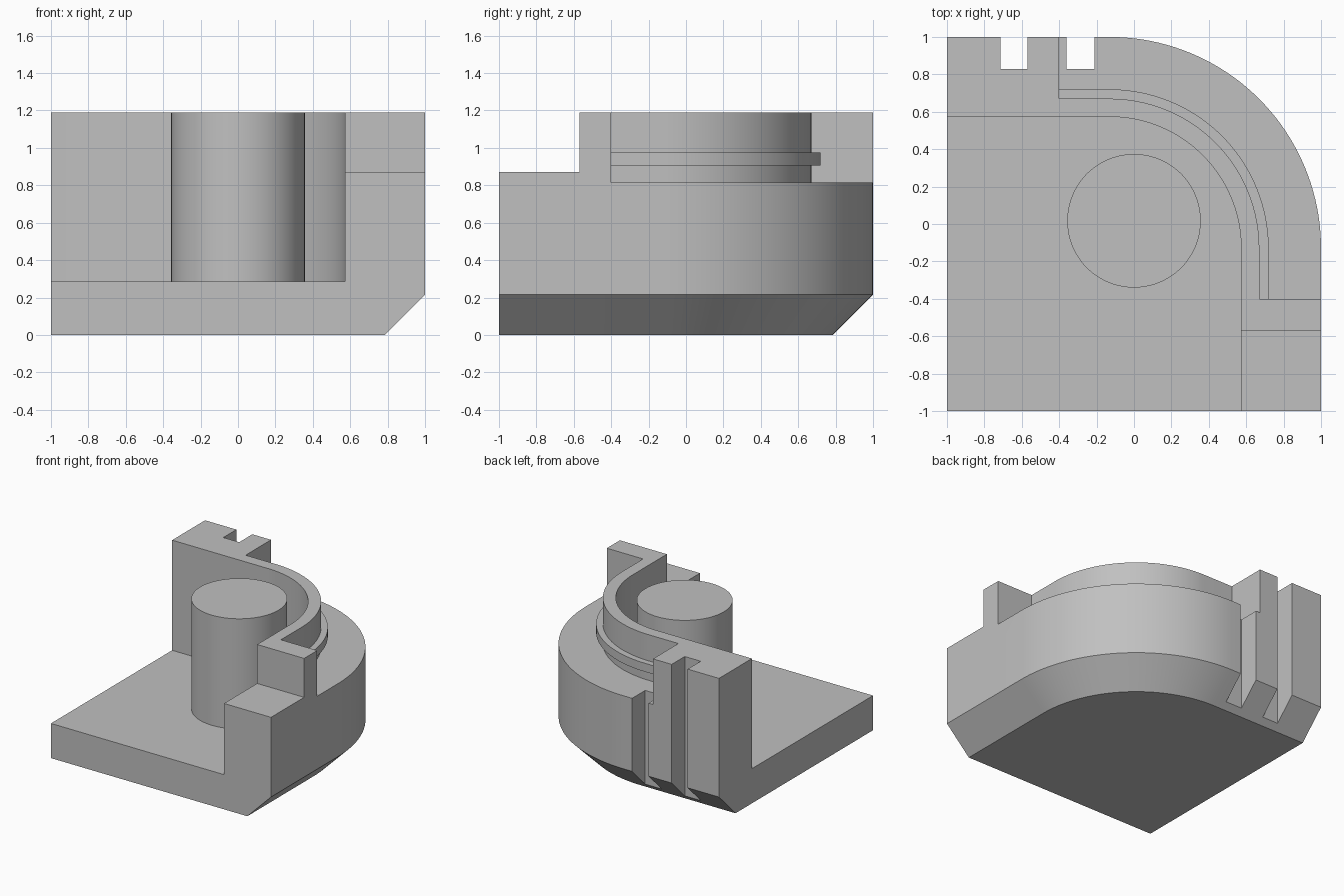
import bpy, bmesh, math

if "Cube" in bpy.data.objects:
    bpy.data.objects.remove(bpy.data.objects["Cube"])

C = -0.13          # centre of the concentric corner arcs (x and y)
SEG = 40           # segments per quarter arc

grey = bpy.data.materials.new("plain grey")
grey.diffuse_color = (0.53, 0.53, 0.53, 1)
grey.use_nodes = True
grey.node_tree.nodes["Principled BSDF"].inputs["Base Color"].default_value = grey.diffuse_color


def path(r, end):
    """Straight, quarter arc, straight: runs from (C+r, end) to (end, C+r)."""
    pts = [(C + r, end)]
    for i in range(SEG + 1):
        a = math.pi / 2 * i / SEG
        pts.append((C + r * math.cos(a), C + r * math.sin(a)))
    return pts + [(end, C + r)]


def loft(name, layers):
    """Closed solid from matching outlines, given as (points, z)."""
    bm = bmesh.new()
    rings = [[bm.verts.new((x, y, z)) for x, y in pts] for pts, z in layers]
    bm.faces.new(rings[0][::-1])
    bm.faces.new(rings[-1])
    n = len(rings[0])
    for lo, hi in zip(rings, rings[1:]):
        for i in range(n):
            j = (i + 1) % n
            bm.faces.new((lo[i], lo[j], hi[j], hi[i]))
    bmesh.ops.recalc_face_normals(bm, faces=bm.faces)
    me = bpy.data.meshes.new(name)
    bm.to_mesh(me)
    bm.free()
    me.materials.append(grey)
    ob = bpy.data.objects.new(name, me)
    bpy.context.collection.objects.link(ob)
    return ob


def prism(name, pts, z0, z1):
    return loft(name, [(pts, z0), (pts, z1)])


def box(name, x0, x1, y0, y1, z0, z1):
    return prism(name, [(x0, y0), (x1, y0), (x1, y1), (x0, y1)], z0, z1)


def strip(r0, r1, end):
    return path(r1, end) + path(r0, end)[::-1]


def combine(target, tool, operation):
    """Apply a boolean and remove the tool."""
    m = target.modifiers.new("bool", 'BOOLEAN')
    m.operation, m.object, m.solver = operation, tool, 'EXACT'
    bpy.context.view_layer.objects.active = target
    bpy.ops.object.modifier_apply(modifier=m.name)
    bpy.data.objects.remove(tool)


# Rounded block with the chamfered underside
corner = [(-1, -1)]
block = loft("housing_block", [(path(0.915, -1) + corner, 0),
                               (path(1.13, -1) + corner, 0.215),
                               (path(1.13, -1) + corner, 1.19)])

# Pocket, outer ledge, lowered front step and the two rear slots
cuts = [
    prism("pocket", path(0.703, -1.3) + [(-1.3, -1.3)], 0.285, 1.5),
    prism("ledge", strip(0.80, 1.5, -0.4), 0.815, 1.5),
    box("step", 0.3, 1.3, -1.3, -0.57, 0.87, 1.5),
    box("slot_left", -0.715, -0.57, 0.83, 1.3, -0.3, 1.5),
    box("slot_right", -0.36, -0.21, 0.83, 1.3, -0.3, 1.5),
]
for cut in cuts:
    combine(block, cut, 'DIFFERENCE')

# Thin ridge around the outside of the wall
combine(block, prism("ridge", strip(0.75, 0.85, -0.45), 0.905, 0.975), 'UNION')

# Round post standing in the pocket
circle = [(0.357 * math.cos(2 * math.pi * i / 80),
           0.017 + 0.357 * math.sin(2 * math.pi * i / 80)) for i in range(80)]
combine(block, prism("post", circle, 0.15, 1.19), 'UNION')

# Smooth curved walls, keep edges crisp
bpy.ops.object.select_all(action='DESELECT')
block.select_set(True)
bpy.context.view_layer.objects.active = block
bpy.ops.object.shade_smooth_by_angle(angle=math.radians(25))
